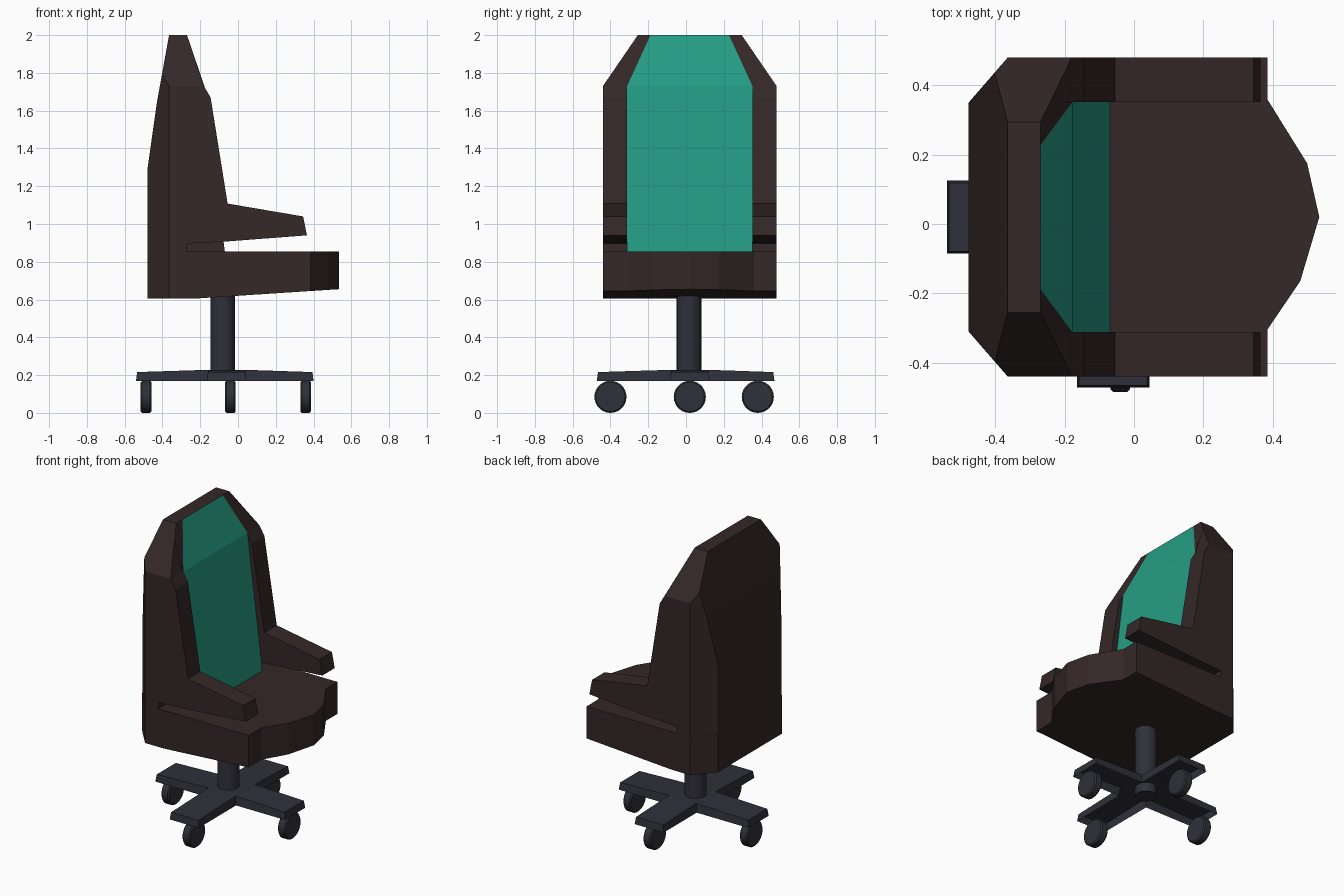
import bpy, bmesh, math
from mathutils import Vector, Matrix

if "Cube" in bpy.data.objects:
    bpy.data.objects.remove(bpy.data.objects["Cube"])

YC = 0.02  # sideways centre of the chair body


def material(name, rgb):
    m = bpy.data.materials.new(name)
    m.diffuse_color = (*rgb, 1)
    m.use_nodes = True
    m.node_tree.nodes["Principled BSDF"].inputs["Base Color"].default_value = m.diffuse_color
    return m


LEATHER = material("dark brown leather", (0.034, 0.021, 0.020))
TEAL = material("teal fabric", (0.018, 0.335, 0.23))
METAL = material("dark grey plastic", (0.029, 0.029, 0.042))


def finish(bm, name, *mats):
    bmesh.ops.recalc_face_normals(bm, faces=bm.faces)
    mesh = bpy.data.meshes.new(name)
    bm.to_mesh(mesh)
    bm.free()
    ob = bpy.data.objects.new(name, mesh)
    bpy.context.collection.objects.link(ob)
    for m in mats:
        mesh.materials.append(m)
    return ob


def prism(points, offset):
    """Extrude a closed polygon of 3D points by an offset."""
    bm = bmesh.new()
    face = bm.faces.new([bm.verts.new(p) for p in points])
    ext = bmesh.ops.extrude_face_region(bm, geom=[face], use_keep_orig=True)
    new = [g for g in ext["geom"] if isinstance(g, bmesh.types.BMVert)]
    bmesh.ops.translate(bm, verts=new, vec=offset)
    bmesh.ops.recalc_face_normals(bm, faces=bm.faces)
    return bm


def cut(bm, co, no, remove=True):
    """Slice by a plane; the side the normal points to is removed and capped."""
    geom = bm.verts[:] + bm.edges[:] + bm.faces[:]
    res = bmesh.ops.bisect_plane(bm, geom=geom, plane_co=co, plane_no=no,
                                 dist=1e-5, clear_outer=remove)
    if remove:
        edges = [e for e in bm.edges if e.is_boundary]
        if edges:
            bmesh.ops.holes_fill(bm, edges=edges)


def trim_shell(bm, side):
    """Sloped shoulder and rear corner chamfer shared by all back parts."""
    cut(bm, (0, YC + side * 0.46, 1.73), (0, side * 0.27, 0.185))
    cut(bm, (-0.365, YC + side * 0.46, 0), (-0.13, side * 0.11, 0))


# Rear outline of the backrest, shared by core and bolsters
REAR = [(-0.365, 2.0), (-0.43, 1.64), (-0.478, 1.30), (-0.478, 0.855)]

# Backrest core with teal front panel
core = [(-0.07, 0.855), (-0.178, 1.73), (-0.27, 2.0)] + REAR
bm = prism([(x, YC - 0.332, z) for x, z in core], (0, 0.664, 0))
for s in (-1, 1):
    trim_shell(bm, s)
    cut(bm, (0, YC + s * 0.332, 1.73), (0, s * 0.27, 0.124), remove=False)
bmesh.ops.recalc_face_normals(bm, faces=bm.faces)
for f in bm.faces:
    c = f.calc_center_median()
    inside = abs(c.y - YC) < 0.332 - max(0, c.z - 1.73) * 0.46
    f.material_index = 1 if f.normal.x > 0.8 and inside else 0
finish(bm, "backrest", LEATHER, TEAL)

# Side bolsters flowing into the armrests
bolster = [(-0.27, 0.855), (-0.27, 0.897), (-0.08, 0.906), (0.365, 0.94),
           (0.345, 1.04), (-0.055, 1.108), (-0.145, 1.67), (-0.18, 1.73),
           (-0.27, 2.0)] + REAR
for s, label in ((-1, "right"), (1, "left")):
    bm = prism([(x, YC + s * 0.332, z) for x, z in bolster], (0, s * 0.128, 0))
    trim_shell(bm, s)
    finish(bm, label + "_bolster_armrest", LEATHER)

# Seat: wide block with a pointed front, underside rising toward the front
plan = [(-0.478, -0.31), (-0.365, -0.44), (0.385, -0.44), (0.385, -0.305),
        (0.48, -0.165), (0.535, 0.02), (0.50, 0.175), (0.385, 0.36),
        (0.385, 0.48), (-0.365, 0.48), (-0.478, 0.35)]
bm = prism([(x, y, 0.605) for x, y in plan], (0, 0, 0.25))
cut(bm, (-0.23, 0, 0), (1, 0, 0), remove=False)
for v in bm.verts:
    if v.co.z < 0.7:
        v.co.z += 0.05 * max(0, v.co.x + 0.23) / 0.765
finish(bm, "seat", LEATHER)

# Cross-shaped foot, hollow underneath, sloping down to the arm ends
BX, BY, W = -0.06, 0.02, 0.105
x0, x1, y0, y1 = -0.54, 0.40, -0.472, 0.468
cross = [(x0, BY - W), (BX - W, BY - W), (BX - W, y0), (BX + W, y0),
         (BX + W, BY - W), (x1, BY - W), (x1, BY + W), (BX + W, BY + W),
         (BX + W, y1), (BX - W, y1), (BX - W, BY + W), (x0, BY + W)]
bm = bmesh.new()
low = [bm.verts.new((x, y, 0.17)) for x, y in cross]
top = []
for i, (x, y) in enumerate(cross):
    inner = i % 3 == 1
    t = Vector((x, y, 0.228 if inner else 0.216))
    t.x -= math.copysign(0.006, x - BX)
    t.y -= math.copysign(0.006, y - BY)
    top.append(bm.verts.new(t))
for i in range(12):
    j = (i + 1) % 12
    bm.faces.new((low[i], low[j], top[j], top[i]))
bm.faces.new([top[i] for i in (1, 4, 7, 10)])
for a, b, c, d in ((11, 0, 1, 10), (1, 2, 3, 4), (4, 5, 6, 7), (7, 8, 9, 10)):
    bm.faces.new((top[a], top[b], top[c], top[d]))
finish(bm, "cross_foot", METAL)


def cylinder(name, radius, depth, matrix, segments, bevel=0):
    bm = bmesh.new()
    bmesh.ops.create_cone(bm, cap_ends=True, segments=segments, radius1=radius,
                          radius2=radius, depth=depth)
    if bevel:
        rims = [e for e in bm.edges if abs(e.verts[0].co.z - e.verts[1].co.z) < 1e-4]
        bmesh.ops.bevel(bm, geom=rims, offset=bevel, segments=1, affect='EDGES')
    bm.transform(matrix)
    ob = finish(bm, name, METAL)
    bpy.context.view_layer.objects.active = ob
    ob.select_set(True)
    bpy.ops.object.shade_smooth_by_angle(angle=math.radians(35))
    ob.select_set(False)


# Centre column
cylinder("column", 0.065, 0.47, Matrix.Translation((-0.08, 0.016, 0.405)), 24)

# Four disc casters, all rolling front to back
turn = Matrix.Rotation(math.pi / 2, 4, 'Y')
for i, (x, y) in enumerate([(-0.487, 0.02), (0.358, 0.02), (-0.04, -0.4), (-0.04, 0.38)]):
    cylinder(f"caster_{i + 1}", 0.085, 0.056,
             Matrix.Translation((x, y, 0.085)) @ turn, 28, bevel=0.008)
